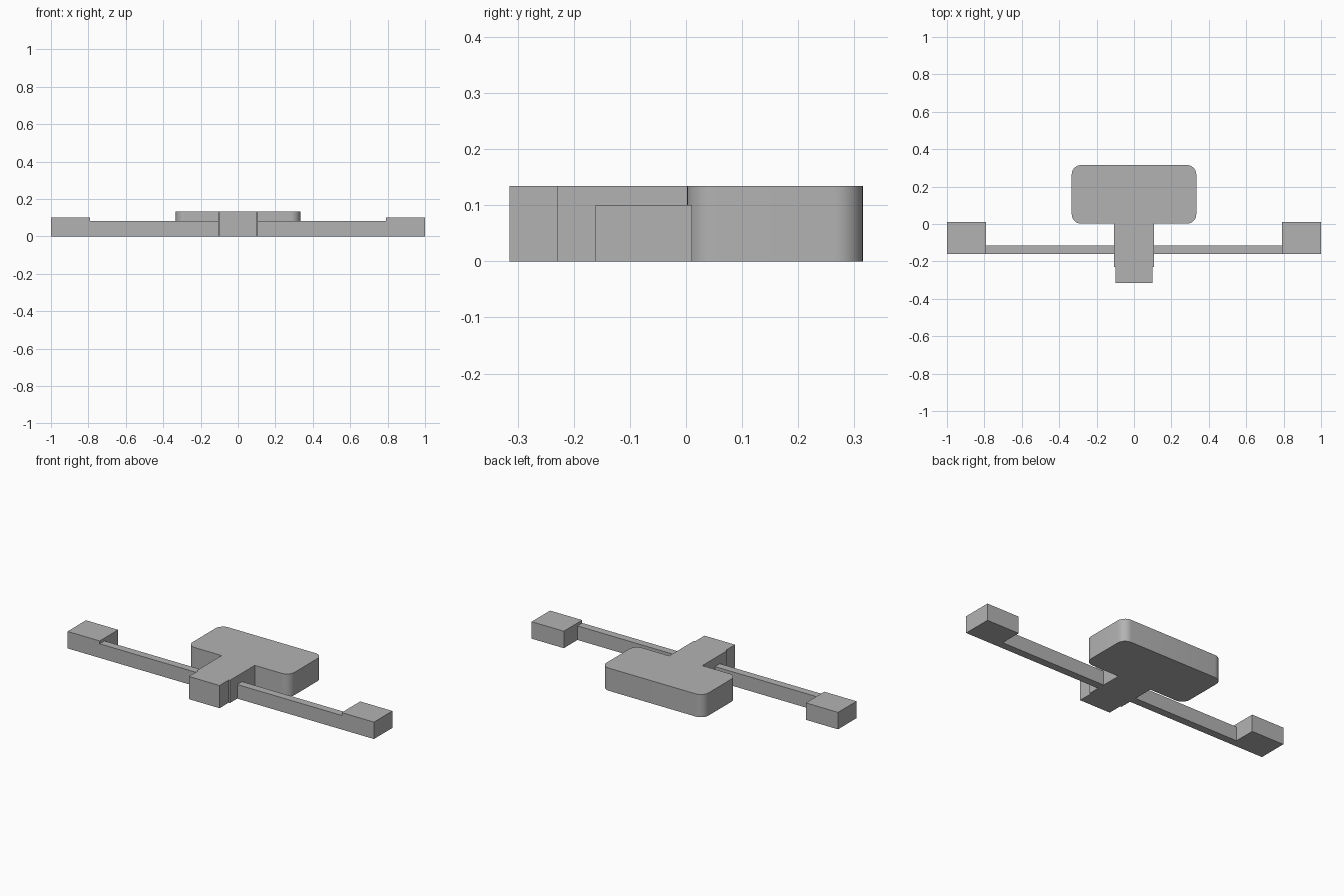
import bpy, bmesh

if "Cube" in bpy.data.objects:
    bpy.data.objects.remove(bpy.data.objects["Cube"])

grey = bpy.data.materials.new("plain grey")
grey.diffuse_color = (0.45, 0.45, 0.45, 1)
grey.use_nodes = True
grey.node_tree.nodes["Principled BSDF"].inputs["Base Color"].default_value = grey.diffuse_color


def box(name, x, y, z, corner=0.0):
    """Box from (min, max) ranges, with optional rounded vertical edges."""
    bm = bmesh.new()
    bmesh.ops.create_cube(bm, size=1)
    for v in bm.verts:
        v.co = [r[0] if c < 0 else r[1] for c, r in zip(v.co, (x, y, z))]
    if corner:
        upright = [e for e in bm.edges
                   if abs(e.verts[0].co.z - e.verts[1].co.z) > 0.01]
        bmesh.ops.bevel(bm, geom=upright, offset=corner, segments=10,
                        profile=0.5, affect='EDGES')
    mesh = bpy.data.meshes.new(name)
    bm.to_mesh(mesh)
    bm.free()
    mesh.materials.append(grey)
    obj = bpy.data.objects.new(name, mesh)
    bpy.context.collection.objects.link(obj)
    if corner:
        bpy.context.view_layer.objects.active = obj
        obj.select_set(True)
        bpy.ops.object.shade_smooth_by_angle()
        obj.select_set(False)
    return obj


# Rounded main block and the stem in front of it
box("body", (-0.333, 0.333), (0.002, 0.315), (0, 0.134), corner=0.05)
box("stem", (-0.108, 0.108), (-0.23, 0.002), (0, 0.134))
box("stem_tip", (-0.1, 0.1), (-0.315, -0.23), (0, 0.134))

# Thin arms with end pads on both sides
for side, s in (("left", -1), ("right", 1)):
    box(side + "_arm", sorted((s * 0.108, s * 0.79)), (-0.161, -0.116), (0, 0.083))
    box(side + "_pad", sorted((s * 0.79, s * 1.0)), (-0.161, 0.011), (0, 0.1))
